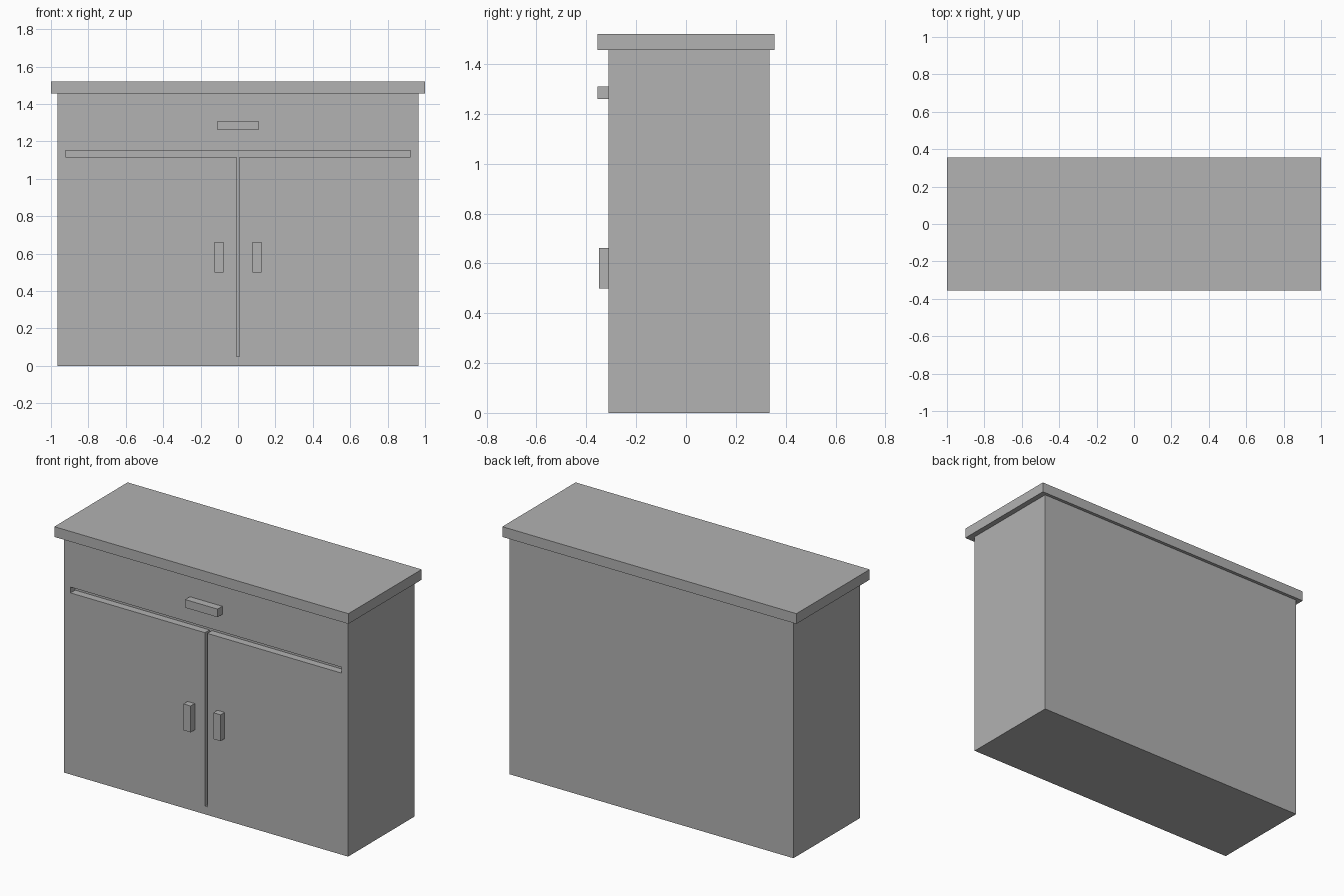
import bpy

if "Cube" in bpy.data.objects:
    bpy.data.objects.remove(bpy.data.objects["Cube"])

grey = bpy.data.materials.new("plain_grey")
grey.diffuse_color = (0.445, 0.445, 0.445, 1.0)
grey.use_nodes = True
grey.node_tree.nodes["Principled BSDF"].inputs["Base Color"].default_value = grey.diffuse_color


def box(name, x, y, z):
    """Box from (min, max) ranges on each axis."""
    bpy.ops.mesh.primitive_cube_add(size=1)
    ob = bpy.context.object
    ob.name = name
    for v in ob.data.vertices:
        for i, (lo, hi) in enumerate((x, y, z)):
            v.co[i] = lo if v.co[i] < 0 else hi
    ob.data.materials.append(grey)
    return ob


FRONT = -0.31
GROOVE_BACK = FRONT + 0.045

# Cabinet body and overhanging top
body = box("cabinet_body", (-0.966, 0.966), (FRONT, 0.336), (0, 1.457))
box("top_slab", (-1, 1), (-0.356, 0.356), (1.457, 1.52))

# Grooves below the drawer and between the doors
cutters = [
    box("drawer_groove_cutter", (-0.922, 0.922), (FRONT - 0.1, GROOVE_BACK), (1.116, 1.152)),
    box("door_groove_cutter", (-0.008, 0.008), (FRONT - 0.1, GROOVE_BACK), (0.05, 1.13)),
]
for cutter in cutters:
    mod = body.modifiers.new(cutter.name, 'BOOLEAN')
    mod.operation = 'DIFFERENCE'
    mod.solver = 'EXACT'
    mod.object = cutter
bpy.context.view_layer.objects.active = body
for cutter in cutters:
    bpy.ops.object.modifier_apply(modifier=cutter.name)
    bpy.data.objects.remove(cutter)

# Drawer and door handles
box("drawer_handle", (-0.11, 0.11), (-0.356, FRONT), (1.26, 1.31))
for side, x in (("left", (-0.126, -0.077)), ("right", (0.077, 0.126))):
    box(side + "_door_handle", x, (-0.35, FRONT), (0.5, 0.662))
